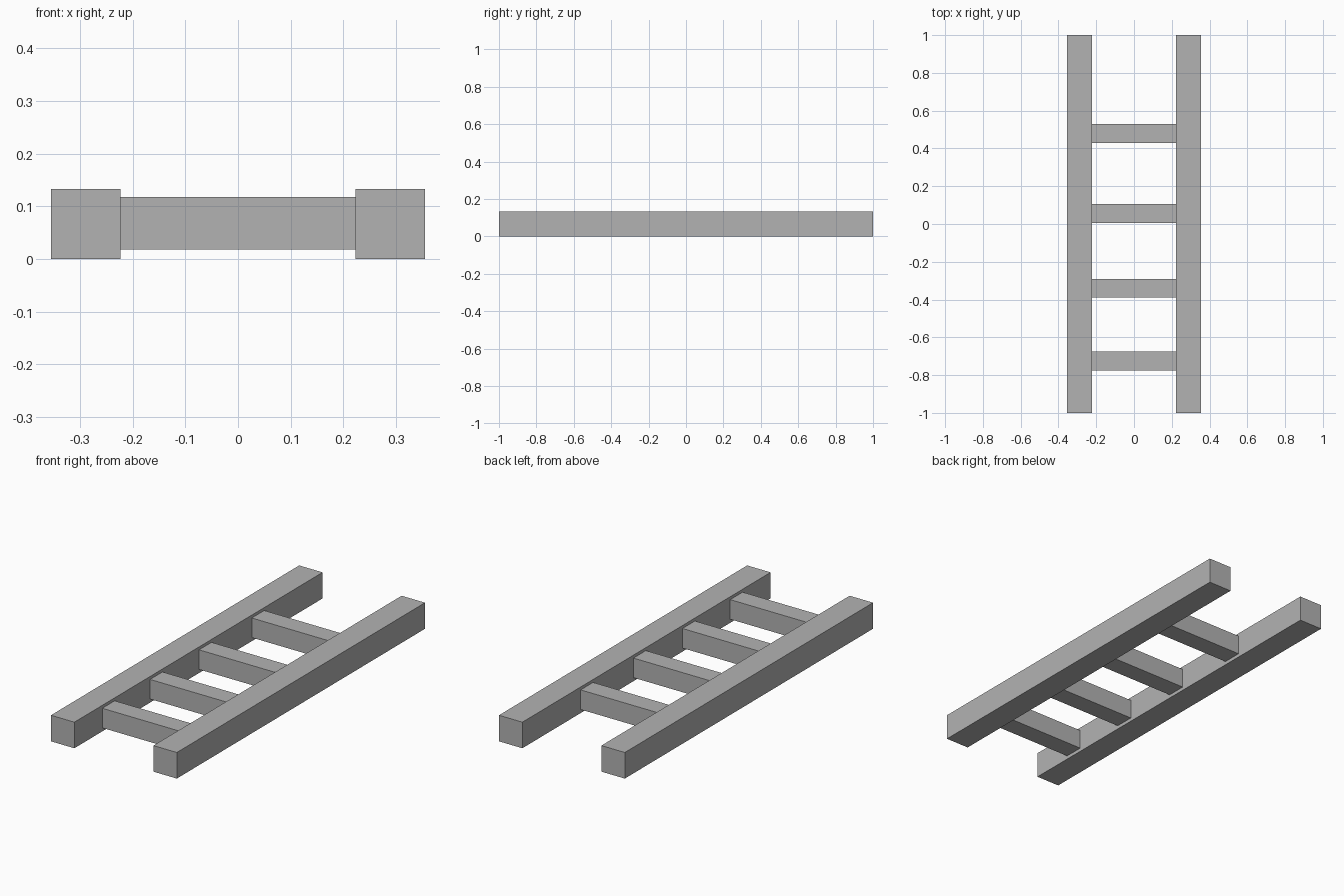
import bpy

default_cube = bpy.data.objects.get("Cube")
if default_cube:
    bpy.data.objects.remove(default_cube, do_unlink=True)

# One plain grey for the whole ladder
GREY = (0.45, 0.45, 0.45, 1.0)
grey = bpy.data.materials.new("plain_grey")
grey.use_nodes = True
grey.diffuse_color = GREY
grey.node_tree.nodes["Principled BSDF"].inputs["Base Color"].default_value = GREY

RAIL_INNER, RAIL_OUTER = 0.223, 0.355
RAIL_HEIGHT = 0.133
RUNG_SIZE = 0.1
RUNG_Z = 0.068


def add_box(name, center, size):
    bpy.ops.mesh.primitive_cube_add(size=1, location=center)
    box = bpy.context.object
    box.name = name
    box.scale = size
    bpy.ops.object.transform_apply(location=False, rotation=False, scale=True)
    box.data.materials.append(grey)
    return box


# Two long side rails
for side, sign in (("left", 1), ("right", -1)):
    add_box(f"{side}_rail",
            (sign * (RAIL_INNER + RAIL_OUTER) / 2, 0, RAIL_HEIGHT / 2),
            (RAIL_OUTER - RAIL_INNER, 2, RAIL_HEIGHT))

# Four square rungs fitted between the rails
for number, y in enumerate((-0.725, -0.34, 0.055, 0.48), start=1):
    add_box(f"rung_{number}", (0, y, RUNG_Z),
            (2 * RAIL_INNER, RUNG_SIZE, RUNG_SIZE))
